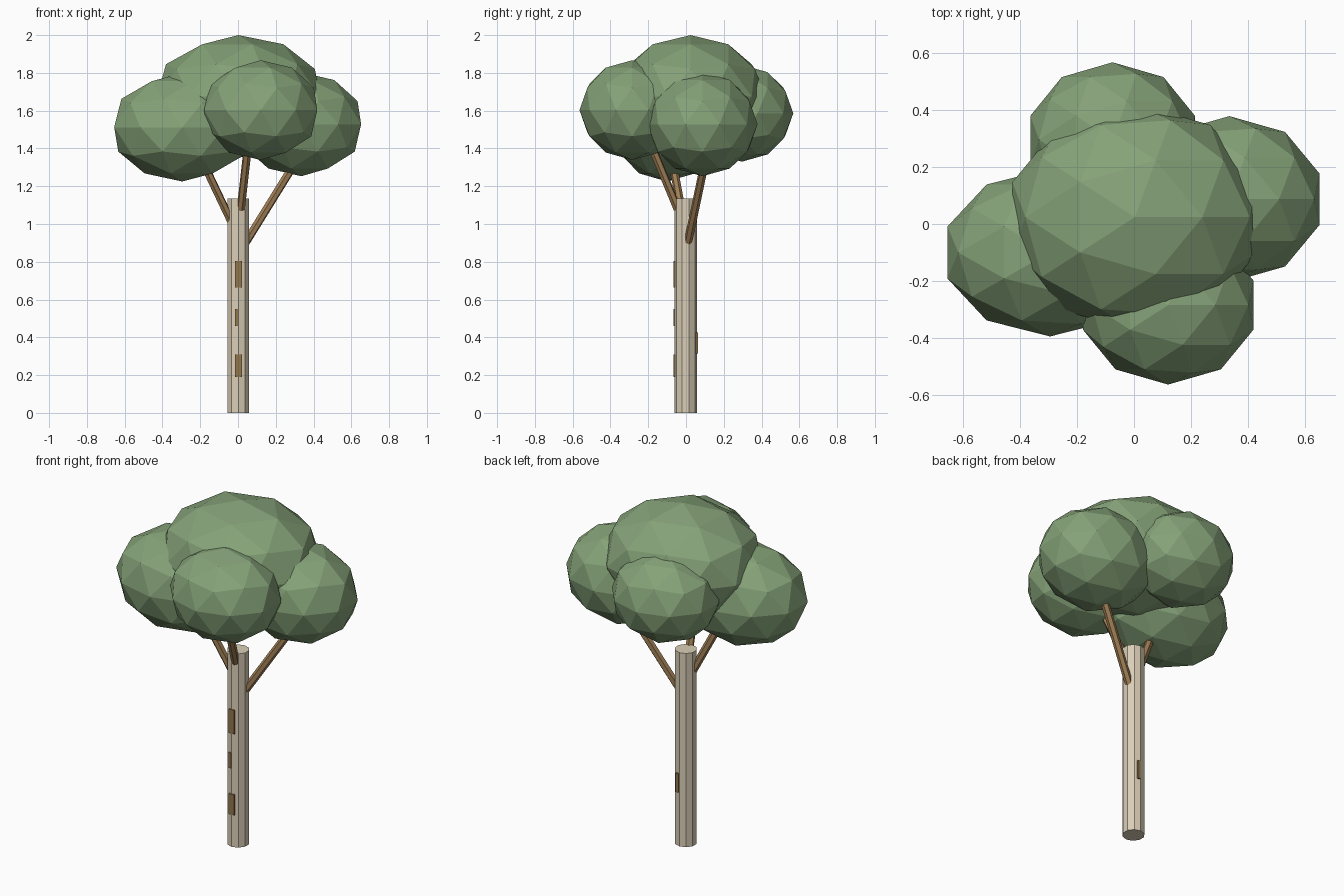
import bpy
from mathutils import Vector

if "Cube" in bpy.data.objects:
    bpy.data.objects.remove(bpy.data.objects["Cube"])


def material(name, rgb):
    m = bpy.data.materials.new(name)
    lin = [((c / 255 + 0.055) / 1.055) ** 2.4 for c in rgb]
    m.diffuse_color = (*lin, 1)
    m.use_nodes = True
    m.node_tree.nodes["Principled BSDF"].inputs["Base Color"].default_value = m.diffuse_color
    return m


leaf_green = material("leaf green", (133, 162, 120))
pale_bark = material("pale bark", (218, 206, 182))
branch_brown = material("branch brown", (160, 127, 86))
mark_brown = material("mark brown", (146, 118, 76))


def finish(name, mat):
    ob = bpy.context.object
    ob.name = name
    ob.data.materials.append(mat)
    return ob


# Trunk: ten-sided column
bpy.ops.mesh.primitive_cylinder_add(vertices=10, radius=0.06, depth=1.135,
                                    location=(0.002, -0.002, 0.5675))
finish("trunk", pale_bark)


# Branches: thin rods from trunk into the foliage
def branch(name, a, b):
    a, b = Vector(a), Vector(b)
    d = b - a
    bpy.ops.mesh.primitive_cylinder_add(vertices=6, radius=0.022, depth=d.length,
                                        location=(a + b) / 2)
    ob = finish(name, branch_brown)
    ob.rotation_euler = d.to_track_quat('Z', 'Y').to_euler()


branch("branch_right", (0.04, 0.01, 0.90), (0.35, 0.115, 1.40))
branch("branch_left", (-0.03, -0.01, 1.00), (-0.22, -0.085, 1.40))
branch("branch_front", (0.015, -0.045, 1.08), (0.06, -0.21, 1.48))

# Foliage: stretched low-poly balls (centre, radii)
for name, c, r in [
    ("foliage_top", (0.003, 0.024, 1.675), (0.452, 0.40, 0.325)),
    ("foliage_left", (-0.295, -0.10, 1.512), (0.379, 0.295, 0.287)),
    ("foliage_right", (0.335, 0.087, 1.528), (0.333, 0.292, 0.275)),
    ("foliage_front", (0.12, -0.285, 1.603), (0.315, 0.279, 0.264)),
    ("foliage_back", (-0.075, 0.296, 1.586), (0.304, 0.272, 0.256)),
]:
    bpy.ops.mesh.primitive_ico_sphere_add(subdivisions=2, radius=1, location=c)
    finish(name, leaf_green).scale = r

# Bark marks: thin upright plates (x, y, z, width, height)
for i, (x, y, z, w, h) in enumerate([
    (0.003, -0.062, 0.735, 0.036, 0.14),
    (-0.008, -0.062, 0.505, 0.016, 0.09),
    (0.003, -0.062, 0.25, 0.036, 0.12),
    (0.015, 0.058, 0.37, 0.018, 0.11),
]):
    bpy.ops.mesh.primitive_cube_add(size=1, location=(x, y, z))
    finish(f"bark_mark_{i + 1}", mark_brown).scale = (w, 0.009, h)
